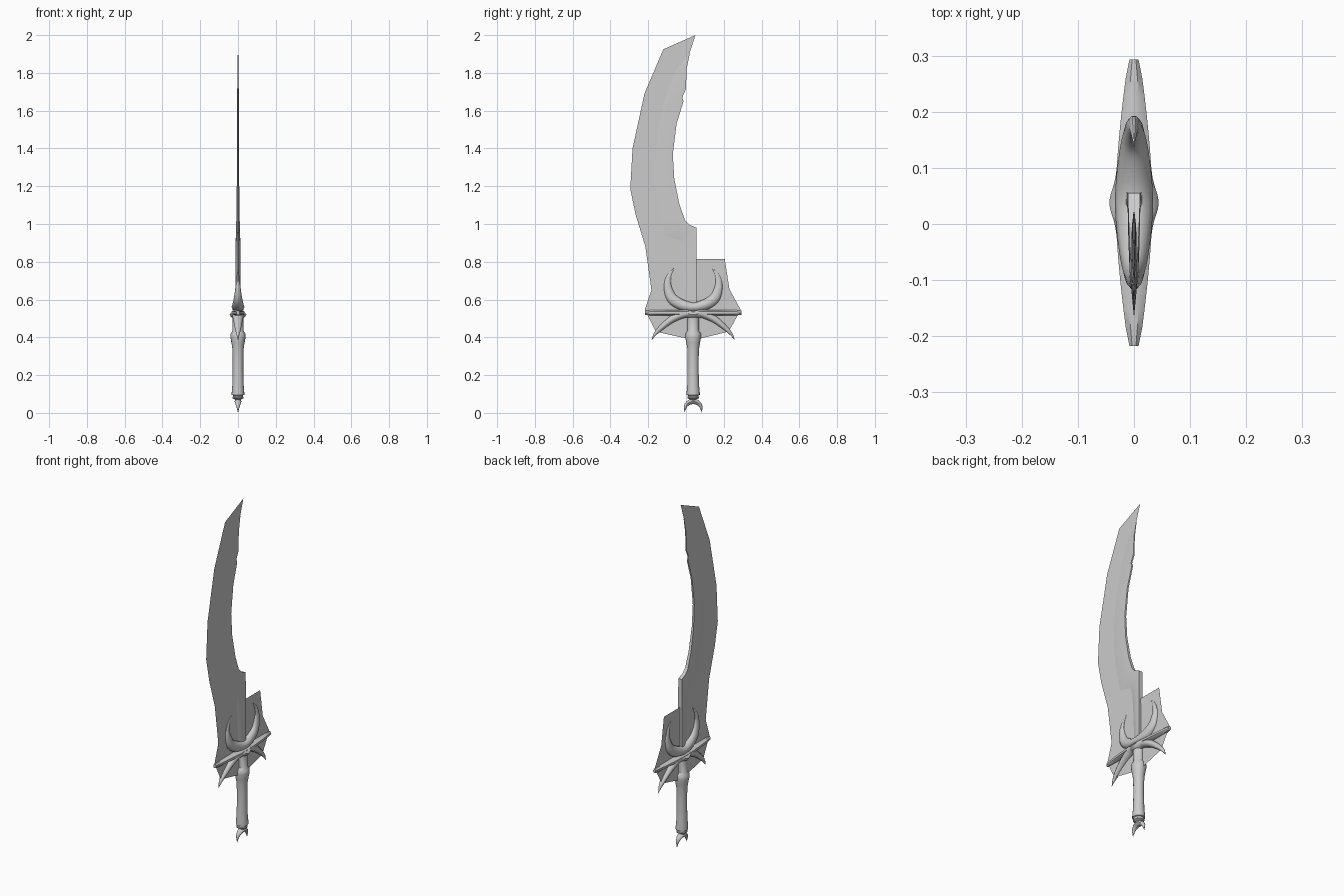
import bpy, bmesh, math
from mathutils import Vector

if "Cube" in bpy.data.objects:
    bpy.data.objects.remove(bpy.data.objects["Cube"])

CY = 0.038  # centre line of hilt in y


def make(name, verts, faces, angle=40):
    me = bpy.data.meshes.new(name)
    me.from_pydata(verts, [], faces)
    bm = bmesh.new()
    bm.from_mesh(me)
    bmesh.ops.remove_doubles(bm, verts=bm.verts, dist=1e-5)
    bmesh.ops.recalc_face_normals(bm, faces=bm.faces)
    bmesh.ops.triangulate(bm, faces=[f for f in bm.faces if len(f.verts) > 4])
    bm.to_mesh(me)
    bm.free()
    ob = bpy.data.objects.new(name, me)
    bpy.context.collection.objects.link(ob)
    bpy.ops.object.select_all(action='DESELECT')
    ob.select_set(True)
    bpy.context.view_layer.objects.active = ob
    bpy.ops.object.shade_smooth_by_angle(angle=math.radians(angle))
    return ob


def loft(name, rings, angle=40):
    """Skin a list of equal-length rings and cap both ends."""
    n = len(rings[0])
    verts = [v for r in rings for v in r]
    faces = [(i*n + j, i*n + (j+1) % n, (i+1)*n + (j+1) % n, (i+1)*n + j)
             for i in range(len(rings) - 1) for j in range(n)]
    faces += [tuple(range(n)), tuple(range(len(verts) - n, len(verts)))]
    return make(name, verts, faces, angle)


def spline(pts, steps=4):
    """Catmull-Rom through tuples."""
    p = [Vector(q) for q in pts]
    p = [p[0]*2 - p[1]] + p + [p[-1]*2 - p[-2]]
    out = []
    for a, b, c, d in zip(p, p[1:], p[2:], p[3:]):
        for s in range(steps):
            t = s / steps
            out.append(0.5*(2*b + (c-a)*t + (2*a-5*b+4*c-d)*t*t + (3*b-a-3*c+d)*t**3))
    return out + [p[-2]]


def crescent(name, half, sides=10):
    """Mirrored horn pair; half = (offset, z, half width, half thickness)."""
    path = spline([(-d, z, w, t) for d, z, w, t in half[:0:-1]] + half)
    rings = []
    for i, q in enumerate(path):
        a, b = path[max(i-1, 0)], path[min(i+1, len(path)-1)]
        tan = Vector((b[0]-a[0], b[1]-a[1])).normalized()
        w, t = max(q[2], 0.0008), max(q[3], 0.0008)
        ring = []
        for k in range(sides):
            ang = 2*math.pi*k/sides
            s = w*math.sin(ang)
            ring.append((t*math.cos(ang), CY + q[0] - tan.y*s, q[1] + tan.x*s))
        rings.append(ring)
    return loft(name, rings, 50)


# Blade: wedge section from thick spine to thin cutting edge
# (spine y, spine z, edge y, edge z, half thickness)
blade = [(.021, 1.908, .018, 1.902, .001), (.003, 1.82, -.05, 1.82, .003),
         (0, 1.715, -.10, 1.70, .004), (-.02, 1.67, -.11, 1.66, .004),
         (-.013, 1.65, -.12, 1.63, .004), (-.05, 1.53, -.145, 1.52, .0045),
         (-.07, 1.37, -.16, 1.40, .005), (-.062, 1.24, -.167, 1.24, .006),
         (-.035, 1.105, -.15, 1.105, .008), (-.005, 1.02, -.13, 1.02, .009),
         (.02, .995, -.114, .94, .01), (.055, .98, -.035, .915, .011),
         (.055, .92, -.013, .873, .012), (.055, .815, -.008, .80, .012),
         (.057, .56, .003, .56, .014)]
rings = []
for sy, sz, ey, ez, t in blade:
    my, mz = sy + (ey-sy)*.4, sz + (ez-sz)*.4
    rings.append([(t, sy, sz), (t, my, mz), (0, ey, ez), (-t, my, mz), (-t, sy, sz)])
loft("blade", rings, 25)

# Flat zero-thickness sheet around the blade edge and guard
outline = [(.05, 2.0), (-.12, 1.925), (-.22, 1.69), (-.283, 1.40), (-.295, 1.185),
           (-.267, 1.05), (-.215, .88), (-.183, .65), (-.218, .545), (-.16, .43),
           (.02, .39), (.06, .39), (.225, .43), (.29, .545), (.23, .655),
           (.205, .815), (.055, .815), (.055, .56)]
outline += [(r[2], r[3]) for r in reversed(blade)]
make("edge_sheet", [(0, y, z) for y, z in outline], [tuple(range(len(outline)))])

# Guard bar: lens-shaped from above, rounded section
rings = []
for i in range(17):
    u = -1 + i/8
    tx = .036 - .025*abs(u)**1.6
    tz = .018 - .003*abs(u)
    k = .8 if i in (0, 16) else 1
    rings.append([(k*tx*math.cos(a), CY + .255*u, .53 + k*tz*math.sin(a))
                  for a in (math.pi/8 + j*math.pi/4 for j in range(8))])
loft("guard_bar", rings)

# Horned crescents on the guard
crescent("upper_crescent", [(0, .56, .026, .034), (.06, .572, .030, .030),
                            (.113, .607, .029, .022), (.135, .67, .021, .013),
                            (.128, .725, .012, .007), (.10, .768, 0, 0)])
crescent("lower_crescent", [(0, .52, .022, .044), (.045, .526, .024, .033),
                            (.11, .497, .020, .026), (.17, .45, .014, .017),
                            (.203, .415, .008, .008), (.22, .385, 0, 0)])

# Grip with collar, flare and pommel ring, turned as one profile
profile = [(.030, .51), (.030, .435), (.041, .42), (.042, .40), (.036, .37), (.031, .34),
           (.029, .29), (.029, .22), (.031, .15), (.035, .105), (.035, .096), (.028, .093),
           (.028, .086), (.031, .084), (.031, .078), (.018, .072), (.014, .055)]
rings = [[(.96*r*math.cos(a), CY + r*math.sin(a), z)
          for a in (2*math.pi*j/16 for j in range(16))] for r, z in profile]
loft("grip", rings, 35)

# Pommel horns pointing down
crescent("pommel_crescent", [(0, .060, .014, .019), (.022, .055, .013, .016),
                             (.040, .036, .009, .010), (.046, .002, 0, 0)], 8)
